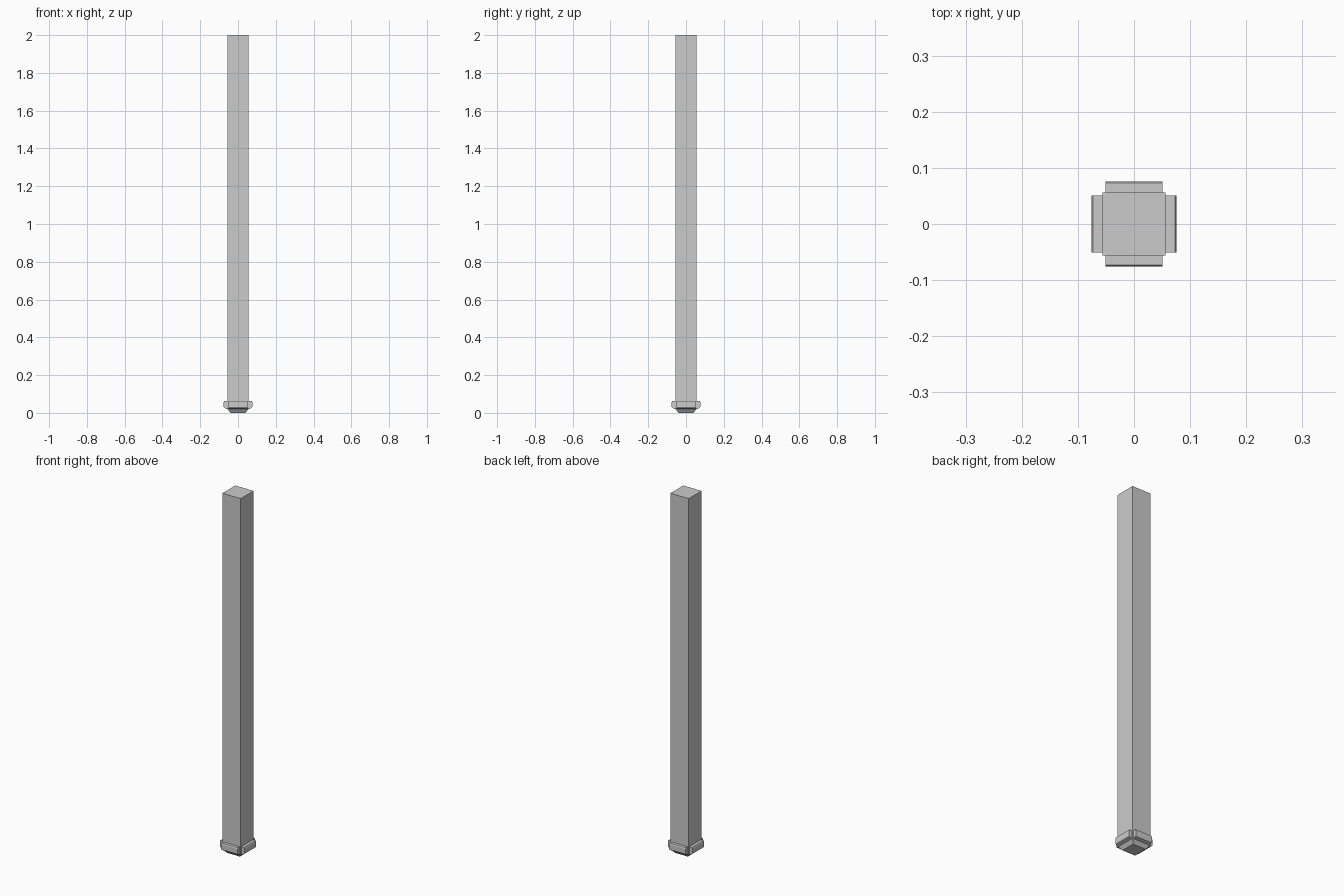
import bpy, bmesh
from math import pi
from mathutils import Matrix

if "Cube" in bpy.data.objects:
    bpy.data.objects.remove(bpy.data.objects["Cube"])

W = 0.0563      # half width of the post
P = 0.051       # half length of a collar plate


def finish(bm, name):
    bmesh.ops.recalc_face_normals(bm, faces=bm.faces)
    me = bpy.data.meshes.new(name)
    bm.to_mesh(me)
    bm.free()
    ob = bpy.data.objects.new(name, me)
    bpy.context.collection.objects.link(ob)
    return ob


def square_loft(name, levels):
    """Stack of square rings (half width, z), capped at both ends."""
    bm = bmesh.new()
    rings = [[bm.verts.new((sx * h, sy * h, z))
              for sx, sy in ((-1, -1), (1, -1), (1, 1), (-1, 1))] for h, z in levels]
    for a, b in zip(rings, rings[1:]):
        for i in range(4):
            j = (i + 1) % 4
            bm.faces.new((a[i], a[j], b[j], b[i]))
    bm.faces.new(rings[0])
    bm.faces.new(rings[-1])
    return finish(bm, name)


def collar_plate(name, angle):
    """Chamfered plate extruded along one side of the post."""
    profile = [(0.054, 0.064), (0.073, 0.064), (0.0755, 0.058),
               (0.0755, 0.032), (0.072, 0.026), (0.054, 0.020)]
    bm = bmesh.new()
    face = bm.faces.new([bm.verts.new((-P, -d, z)) for d, z in profile])
    new = bmesh.ops.extrude_face_region(bm, geom=[face])["geom"]
    bmesh.ops.translate(bm, vec=(2 * P, 0, 0),
                        verts=[v for v in new if isinstance(v, bmesh.types.BMVert)])
    if face.is_valid and len(bm.faces) == len(profile) + 1:
        bm.faces.new(list(face.verts))
    bmesh.ops.transform(bm, matrix=Matrix.Rotation(angle, 4, 'Z'), verts=bm.verts)
    return finish(bm, name)


# Post with tapered foot
square_loft("post", [(0.040, 0.0), (W, 0.022), (W, 2.0)])

# Four plates around the foot
for i, side in enumerate(("front", "right", "back", "left")):
    collar_plate(side + "_collar_plate", i * pi / 2)
